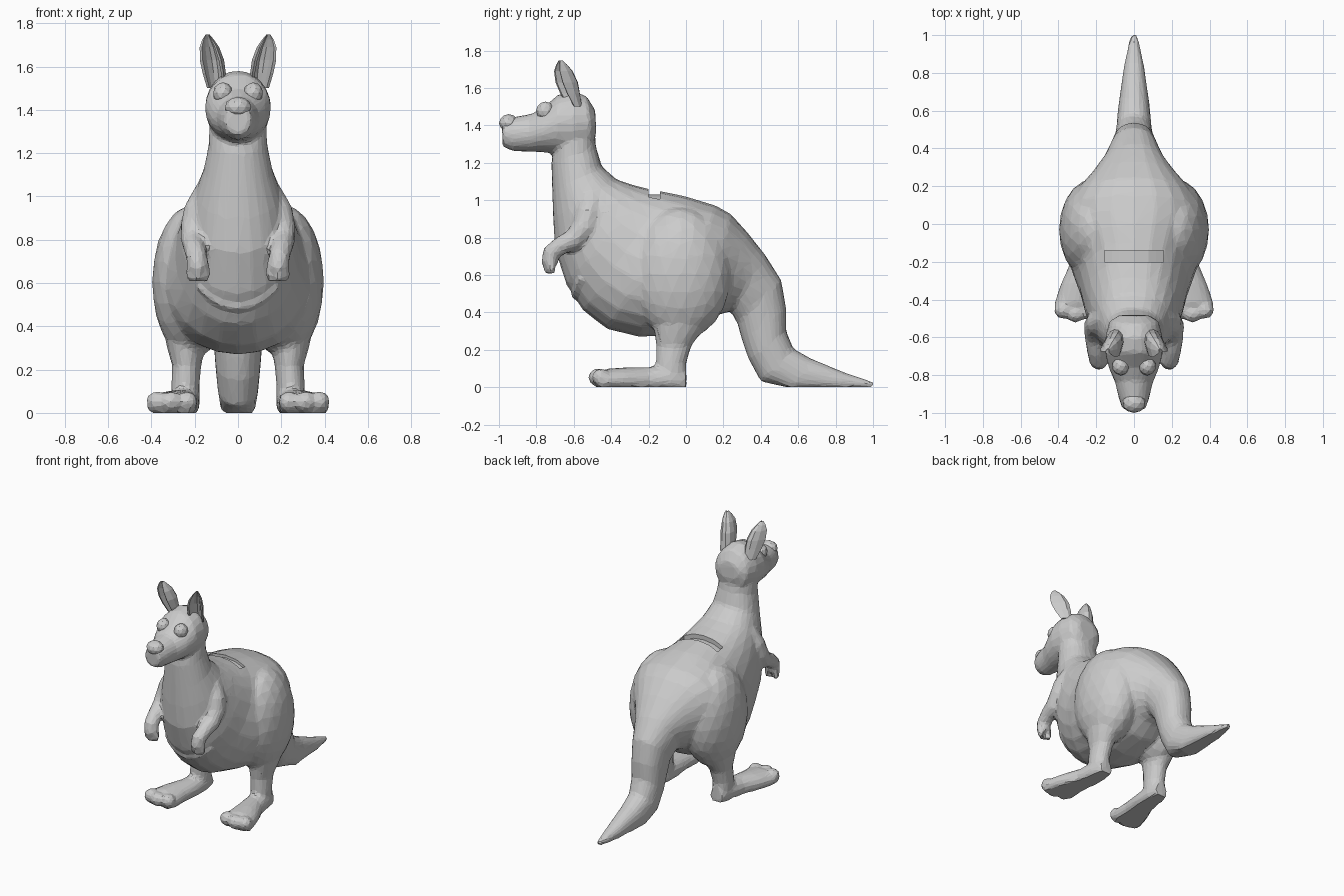
import bpy, bmesh, math
from mathutils import Vector, Matrix
from mathutils.bvhtree import BVHTree

if "Cube" in bpy.data.objects:
    bpy.data.objects.remove(bpy.data.objects["Cube"])

grey = bpy.data.materials.new("light grey")
grey.diffuse_color = (0.6, 0.6, 0.6, 1)
grey.use_nodes = True
grey.node_tree.nodes["Principled BSDF"].inputs["Base Color"].default_value = grey.diffuse_color


def skin(bm, rings):
    """Skin a list of point rings and cap both ends."""
    loops = [[bm.verts.new((p[0], p[1], max(p[2], 0))) for p in r] for r in rings]
    faces = []
    n = len(loops[0])
    for a, b in zip(loops, loops[1:]):
        for i in range(n):
            j = (i + 1) % n
            faces.append(bm.faces.new((a[i], a[j], b[j], b[i])))
    faces += [bm.faces.new(loops[0]), bm.faces.new(loops[-1])]
    bmesh.ops.recalc_face_normals(bm, faces=faces)


def loft(bm, sections, n=20, e=1):
    """Skin elliptical sections (centre, two half axes); e < 1 squares the first-axis half."""
    rings = []
    for c, u, v in sections:
        c, u, v = Vector(c), Vector(u), Vector(v)
        ring = []
        for i in range(n):
            a = 2 * math.pi * i / n
            k, s = math.cos(a), math.sin(a)
            if k > 0.001:
                k, s = k ** e, math.copysign(abs(s) ** e, s)
            ring.append(c + u * k + v * s)
        rings.append(ring)
    skin(bm, rings)


def profile(bm, rows, e=1):
    """Loft centred on x = 0 from (top y, top z, bottom y, bottom z, half width)."""
    loft(bm, [((0, (a + c) / 2, (b + d) / 2), (0, (a - c) / 2, (b - d) / 2), (w, 0, 0))
              for a, b, c, d, w in rows], 24, e)


def tube(bm, pts, n=10):
    """Round tube through (x, y, z, radius) points."""
    out = []
    for i, p in enumerate(pts):
        t = Vector(pts[min(i + 1, len(pts) - 1)][:3]) - Vector(pts[max(i - 1, 0)][:3])
        u = t.cross(Vector((0.3, 1, 0.1))).normalized()
        if i and u.dot(out[-1][1]) < 0:
            u.negate()
        out.append((Vector(p[:3]), u * p[3], t.normalized().cross(u) * p[3]))
    loft(bm, out, n)


def blob(bm, c, r, sub=2):
    m = Matrix.Translation(c) @ Matrix.Diagonal((*r, 1))
    bmesh.ops.create_icosphere(bm, subdivisions=sub, radius=1, matrix=m)


def make(name, bm):
    me = bpy.data.meshes.new(name)
    bm.to_mesh(me)
    bm.free()
    ob = bpy.data.objects.new(name, me)
    bpy.context.collection.objects.link(ob)
    me.materials.append(grey)
    return ob


# neck, torso and tail as one sweep
bm = bmesh.new()
profile(bm, [(-.50, 1.42, -.70, 1.32, .13), (-.48, 1.28, -.72, 1.2, .135), (-.45, 1.18, -.715, 1.05, .16),
             (-.37, 1.11, -.71, .9, .2), (-.28, 1.08, -.70, .74, .235), (-.2, 1.06, -.64, .55, .265),
             (-.1, 1.04, -.55, .41, .29), (0, 1.02, -.42, .31, .335), (.08, .995, -.25, .27, .378),
             (.16, .97, -.1, .275, .375), (.24, .925, .08, .315, .31), (.33, .825, .18, .39, .225),
             (.425, .705, .24, .405, .16), (.51, .57, .275, .34, .125), (.535, .42, .3, .25, .113),
             (.535, .3, .335, .15, .105), (.575, .205, .4, .03, .095), (.67, .152, .54, -.04, .085),
             (.85, .077, .8, -.03, .055), (1.005, .025, .995, -.01, .02)], .88)
torso = BVHTree.FromBMesh(bm)

# pouch lip following the belly surface
lip = []
for i in range(11):
    s = i / 5 - 1
    x, z = .18 * s, .488 + .10 * s * s
    hit = torso.ray_cast(Vector((x, -2, z)), Vector((0, 1, 0)))[0]
    lip.append((x, hit.y + .003, z, .017))
tube(bm, lip, 8)

# head
profile(bm, [(-.485, 1.48, -.48, 1.36, .08), (-.53, 1.555, -.5, 1.28, .13), (-.6, 1.582, -.6, 1.24, .152),
             (-.68, 1.567, -.7, 1.25, .152), (-.76, 1.497, -.78, 1.257, .13), (-.83, 1.46, -.85, 1.26, .1),
             (-.92, 1.445, -.93, 1.262, .08), (-.985, 1.42, -.98, 1.285, .06)])

for s in (-1, 1):
    # thigh, mostly sunk into the torso
    blob(bm, (s * .213, -.03, .605), (.184, .27, .355), 3)
    # lower leg
    loft(bm, [((s * x, y, z), (rx, 0, 0), (0, ry, 0)) for x, y, z, rx, ry in (
        (.235, -.02, .5, .12, .19), (.24, -.025, .38, .105, .165), (.24, -.045, .29, .085, .125),
        (.237, -.065, .22, .068, .095), (.243, -.08, .13, .066, .082), (.245, -.08, .02, .066, .085))], 14)
    # foot with flat sole
    loft(bm, [((s * x, y, h * .35), (0, 0, h * .65), (w, 0, 0)) for x, y, w, h in (
        (.243, .0, .05, .1), (.245, -.08, .07, .12), (.257, -.2, .08, .108), (.288, -.32, .102, .106),
        (.304, -.42, .12, .1), (.31, -.465, .112, .08))], 14)
    for x, y, r in ((.235, -.46, .05), (.31, -.475, .052), (.375, -.455, .05)):
        blob(bm, (s * x, y, .052), (r, .048, .05))
    # arm
    tube(bm, [(s * x, y, z, r) for x, y, z, r in (
        (.15, -.5, 1.02, .055), (.18, -.52, .93, .074), (.198, -.545, .85, .07), (.205, -.6, .79, .058),
        (.2, -.67, .757, .05), (.19, -.72, .717, .049), (.185, -.73, .66, .046))], 12)
    # fingers
    for x, y in ((.152, -.722), (.186, -.742), (.217, -.722)):
        tube(bm, [(s * x, y, .7, .02), (s * x, y, .64, .025), (s * x, y + .006, .605, .015)], 8)

body = make("kangaroo_body", bm)

# coin slot cutter of even depth, following the arched back
rings = []
for i in range(9):
    x = .155 * (i / 4 - 1)
    z = torso.ray_cast(Vector((x, -.17, 2)), Vector((0, 0, -1)))[0].z
    rings.append([(x, -.2, z - .025), (x, -.14, z - .025), (x, -.14, z + .06), (x, -.2, z + .06)])
bm = bmesh.new()
skin(bm, rings)
cutter = make("slot_cutter", bm)
cutter.hide_render = True

# fuse the parts, then reduce to flat facets and cut the slot
m = body.modifiers.new("fuse", 'REMESH')
m.mode = 'VOXEL'
m.voxel_size = .013
m = body.modifiers.new("soften", 'SMOOTH')
m.factor = .5
m.iterations = 5
m = body.modifiers.new("facet", 'DECIMATE')
m.ratio = .07
m = body.modifiers.new("slot", 'BOOLEAN')
m.operation = 'DIFFERENCE'
m.solver = 'EXACT'
m.object = cutter
dg = bpy.context.evaluated_depsgraph_get()
mesh = bpy.data.meshes.new_from_object(body.evaluated_get(dg))
body.modifiers.clear()
body.data = mesh
bpy.data.objects.remove(cutter)
mesh.materials.clear()
mesh.materials.append(grey)
for v in mesh.vertices:
    if v.co.z < .009:
        v.co.z = 0
for p in mesh.polygons:
    p.use_smooth = False
    p.material_index = 0

# nose
bm = bmesh.new()
blob(bm, (0, -.948, 1.412), (.062, .052, .048))
make("nose", bm)

for s, side in ((-1, "right"), (1, "left")):
    # eye
    bm = bmesh.new()
    blob(bm, (s * .07, -.752, 1.477), (.046, .05, .05))
    make(side + "_eye", bm)
    # cupped ear, opening forward and slightly outward
    turn = Matrix.Rotation(math.radians(22), 3, 'Z')
    rings = []
    for x, y, z, rx, ry in ((.09, -.585, 1.5, .045, .03), (.098, -.61, 1.57, .052, .046),
                            (.107, -.628, 1.63, .053, .054), (.121, -.648, 1.69, .042, .045),
                            (.132, -.66, 1.725, .025, .026), (.138, -.668, 1.747, .009, .01)):
        arc = [math.pi * i / 6 for i in range(7)]
        ring = [Vector((rx * math.cos(t), ry * (2 * math.sin(t) - 1), z)) for t in arc]
        ring += [Vector((.75 * rx * math.cos(t), ry * (1.35 * math.sin(t) - .95), z)) for t in reversed(arc)]
        ring = [turn @ p + Vector((x, y, 0)) for p in ring]
        rings.append([(s * p.x, p.y, p.z) for p in ring])
    bm = bmesh.new()
    skin(bm, rings)
    make(side + "_ear", bm)
